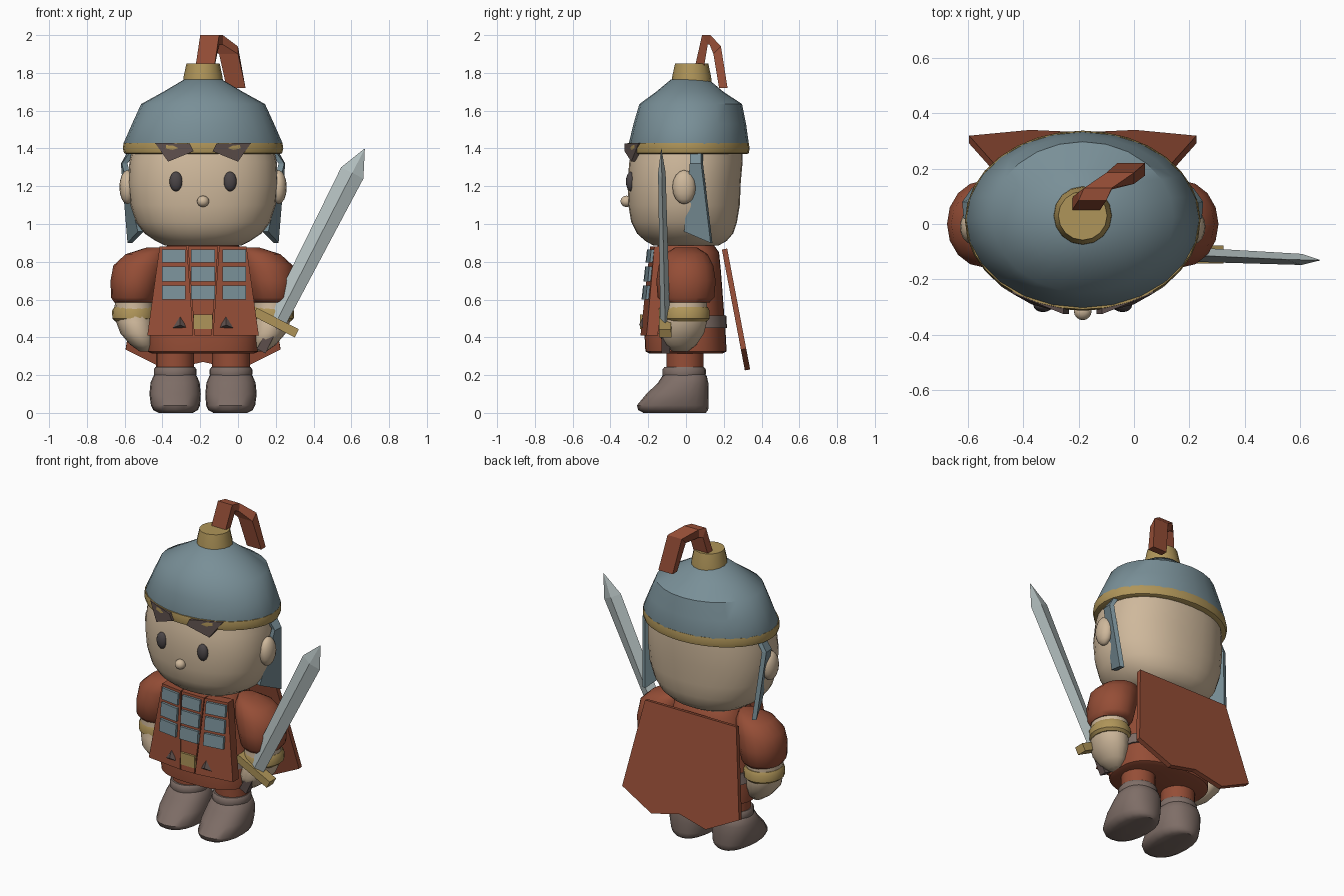
import bpy, bmesh, math
from mathutils import Vector

CX = -0.185  # body centre line

def mat(name, *c):
    m = bpy.data.materials.new(name)
    m.diffuse_color = (*c, 1)
    return m

RED = mat("rust red", .30, .075, .037)
SKIN = mat("skin", .62, .48, .33)
STEEL = mat("blue steel", .19, .275, .31)
GOLD = mat("old gold", .43, .30, .10)
LEATHER = mat("boot leather", .21, .155, .135)
DARK = mat("eye dark", .07, .06, .063)
BROWN = mat("dark brown", .11, .078, .072)
BLADE = mat("blade", .46, .53, .53)

def build(name, verts, faces, m, smooth=0):
    me = bpy.data.meshes.new(name)
    me.from_pydata([tuple(v) for v in verts], [], faces)
    bm = bmesh.new()
    bm.from_mesh(me)
    bmesh.ops.recalc_face_normals(bm, faces=bm.faces)
    bm.to_mesh(me)
    bm.free()
    me.materials.append(m)
    ob = bpy.data.objects.new(name, me)
    bpy.context.collection.objects.link(ob)
    if smooth:
        bpy.ops.object.select_all(action='DESELECT')
        ob.select_set(True)
        bpy.context.view_layer.objects.active = ob
        bpy.ops.object.shade_smooth_by_angle(angle=math.radians(smooth))
    return ob

def rings(name, loops, m, smooth=0):
    """Bridge vertex loops of equal length and cap both ends."""
    n, k = len(loops[0]), len(loops)
    faces = [(i*n+j, i*n+(j+1) % n, (i+1)*n+(j+1) % n, (i+1)*n+j)
             for i in range(k-1) for j in range(n)]
    faces += [tuple(range(n)), tuple(range((k-1)*n, k*n))]
    return build(name, [v for l in loops for v in l], faces, m, smooth)

def loft(name, prof, m, n=24, p=2.0, smooth=40):
    """Profile rows: z, centre x, centre y, radius x, radius y."""
    def sp(v):
        return math.copysign(abs(v) ** (2 / p), v)
    loops = []
    for z, x, y, rx, ry in prof:
        angles = [2*math.pi*i/n for i in range(n)]
        loops.append([(x+rx*sp(math.cos(a)), y+ry*sp(math.sin(a)), z) for a in angles])
    return rings(name, loops, m, smooth)

def ball(name, x, y, z, rx, ry, rz, m):
    prof = []
    for i in range(9):
        a = math.pi * (i/8 - .5)
        prof.append((z+rz*math.sin(a), x, y, max(rx*math.cos(a), .0005), max(ry*math.cos(a), .0005)))
    return loft(name, prof, m, 16, smooth=60)

def prism(name, pts, d, m):
    """Extrude a polygon by vector d."""
    return rings(name, [pts, [Vector(q) + Vector(d) for q in pts]], m)

# head, neck, face
loft("head", [(.885, CX, 0, .20, .17), (.91, CX, 0, .25, .215), (.95, CX, -.005, .31, .255),
              (1.01, CX, -.01, .355, .28), (1.1, CX, -.01, .385, .295), (1.22, CX, -.01, .397, .30),
              (1.33, CX, 0, .39, .30), (1.42, CX, .01, .37, .285)], SKIN, 32, 2.2)
loft("neck", [(.8, CX, 0, .11, .11), (.9, CX, 0, .11, .11)], SKIN)
ball("nose", CX, -.315, 1.12, .032, .032, .03, SKIN)
for s in (-1, 1):
    ball("eye", CX+s*.143, -.293, 1.225, .035, .025, .052, DARK)
    ball("ear", CX+s*.40, -.01, 1.195, .043, .062, .09, SKIN)
    # eyebrow plate wrapping the brow
    prism("eyebrow", [(CX+s*.255, -.25, 1.43), (CX+s*.185, -.29, 1.33),
                      (CX+s*.05, -.325, 1.385), (CX+s*.07, -.325, 1.425)], (0, .04, 0), BROWN)
    # helmet cheek flap, three cross sections
    flap = []
    for z, xf, yf, xb, yb in [(1.39, .35, .03, .37, .09), (1.32, .40, .03, .41, .09),
                              (.93, .315, 0, .375, .14)]:
        dz = .03 if z < 1 else 0
        flap.append([(CX+s*xf, yf, z+dz), (CX+s*xb, yb, z-dz),
                     (CX+s*(xb+.025), yb-.01, z-dz), (CX+s*(xf+.03), yf-.01, z+dz)])
    rings("helmet_flap", flap, STEEL)

# helmet
loft("helmet_dome", [(1.41, CX, .015, .415, .315), (1.43, CX, .015, .42, .317),
                     (1.53, CX, .02, .376, .298), (1.635, CX, .025, .328, .272),
                     (1.70, CX, .02, .21, .178), (1.765, CX, .02, .10, .10)], STEEL, 24)
loft("helmet_band", [(1.37, CX, .012, .405, .31), (1.375, CX, .012, .418, .32),
                     (1.40, CX, .012, .425, .325), (1.43, CX, .012, .42, .32)], GOLD, 32)
loft("helmet_knob", [(1.74, CX, .03, .107, .107), (1.78, CX, .03, .103, .103),
                     (1.85, CX, .03, .088, .088)], GOLD, 16)
# bent plume strip: centre x, outer y, z, inner y, z
plume = [(-.18, .04, 1.80, .09, 1.80), (-.15, .085, 2.0, .115, 1.95), (-.13, .13, 2.0, .125, 1.95),
         (-.05, .185, 1.94, .145, 1.90), (-.01, .22, 1.72, .175, 1.72)]
rings("plume", [[(x-.05, a, b), (x+.05, a, b), (x+.05, c, d), (x-.05, c, d)]
                for x, a, b, c, d in plume], RED)

# tunic and belt
loft("tunic", [(.315, CX, 0, .27, .195), (.325, CX, 0, .295, .215), (.42, CX, -.005, .30, .215),
               (.55, CX, 0, .275, .20), (.75, CX, 0, .24, .185), (.85, CX, 0, .22, .175),
               (.885, CX, 0, .19, .15)], RED, 32, 2.6)
loft("belt", [(.45, CX, .005, .302, .212), (.515, CX, .005, .29, .208)], LEATHER, 32, 2.6)

def apron_y(off, z):
    return -.19 - .05*(.88-z)/.46 + .15*max(0, abs(off)-.08)

# front apron of three hanging strips
for a, b, c, d in [(-.23, -.085, -.052, -.295), (-.08, .08, .045, -.045), (.085, .23, .295, .052)]:
    prism("apron_strip", [(CX+o, apron_y(o, z), z) for o, z in
                          ((a, .88), (b, .88), (c, .41), (d, .41))], (0, .06, 0), RED)
# armour plates
for x0 in (-.155, 0, .165):
    for z0, z1 in ((.795, .865), (.695, .775), (.60, .675)):
        prism("armour_plate", [(CX+o, apron_y(o, z)-.015, z) for o, z in
                               ((x0-.063, z0), (x0+.063, z0), (x0+.063, z1), (x0-.063, z1))],
              (0, .025, 0), STEEL)
prism("buckle", [(CX+o, -.243, z) for o, z in ((-.05, .445), (.05, .445), (.05, .52), (-.05, .52))],
      (0, .03, 0), GOLD)
for s in (-1, 1):
    x, y = CX+s*.122, apron_y(.122, .47)
    build("apron_stud", [(x-.038, y, .45), (x+.038, y, .45), (x, y, .51), (x, y-.02, .465)],
          [(0, 1, 2), (0, 1, 3), (1, 2, 3), (2, 0, 3)], BROWN)

# arms and legs
for s in (-1, 1):
    def side(rows):
        return [(z, CX+s*o, y, rx, ry) for z, o, y, rx, ry in rows]
    loft("sleeve", side([(.875, .25, 0, .05, .06), (.84, .30, 0, .11, .115), (.78, .335, 0, .14, .145),
                         (.70, .355, 0, .135, .157), (.61, .365, 0, .122, .15),
                         (.585, .365, 0, .105, .125)]), RED, 16, smooth=50)
    loft("hand", side([(.60, .365, -.005, .10, .115), (.54, .365, -.005, .105, .115),
                       (.48, .36, -.01, .10, .12), (.42, .345, -.025, .092, .12),
                       (.36, .32, -.03, .065, .085), (.325, .305, -.03, .03, .04)]), SKIN, 16, smooth=50)
    loft("bracelet", side([(.485, .365, 0, .10, .11), (.50, .365, 0, .115, .125),
                           (.54, .365, 0, .117, .125), (.56, .365, 0, .105, .115)]), GOLD, 20)
    loft("leg", side([(.22, .148, -.005, .10, .098), (.40, .148, -.005, .10, .098)]), RED, 20)
    loft("boot_cuff", side([(.19, .148, -.01, .11, .112), (.205, .148, -.01, .113, .115),
                            (.23, .148, -.01, .113, .115), (.242, .148, -.01, .105, .105)]), LEATHER, 20)
    loft("boot", side([(0, .145, -.06, .09, .165), (.015, .145, -.068, .118, .185),
                       (.04, .146, -.07, .13, .19), (.10, .148, -.045, .136, .165),
                       (.16, .148, -.015, .13, .133), (.195, .148, -.008, .115, .118),
                       (.21, .148, -.005, .10, .10)]), LEATHER, 20, 2.3, 50)

# cape with a zigzag hem
prism("cape", [(CX+o, .19+(.865-z)*.19, z) for o, z in
               ((-.32, .865), (.32, .865), (.41, .335), (.19, .225), (0, .27), (-.19, .225),
                (-.41, .335))], (0, .028, .005), RED)

# sword, laid out along its own axis
U = Vector((.455, -.02, .89)).normalized()
W = Vector((.89, 0, -.455)).normalized()
Y = Vector((0, 1, 0))
HILT = Vector((.2, -.11, .478))

def section(t, w, d, diamond=False):
    k = ((1, 0), (0, 1), (-1, 0), (0, -1)) if diamond else ((1, 1), (-1, 1), (-1, -1), (1, -1))
    return [HILT + U*t + W*(a*w) + Y*(b*d) for a, b in k]

rings("sword_blade", [section(.01, .052, .026, True), section(.89, .066, .02, True),
                      section(1.034, .001, .001, True)], BLADE)
rings("sword_guard", [section(-.024, .125, .032), section(.024, .125, .032)], GOLD)
rings("sword_grip", [section(-.17, .026, .022), section(-.02, .022, .02)], BROWN)
